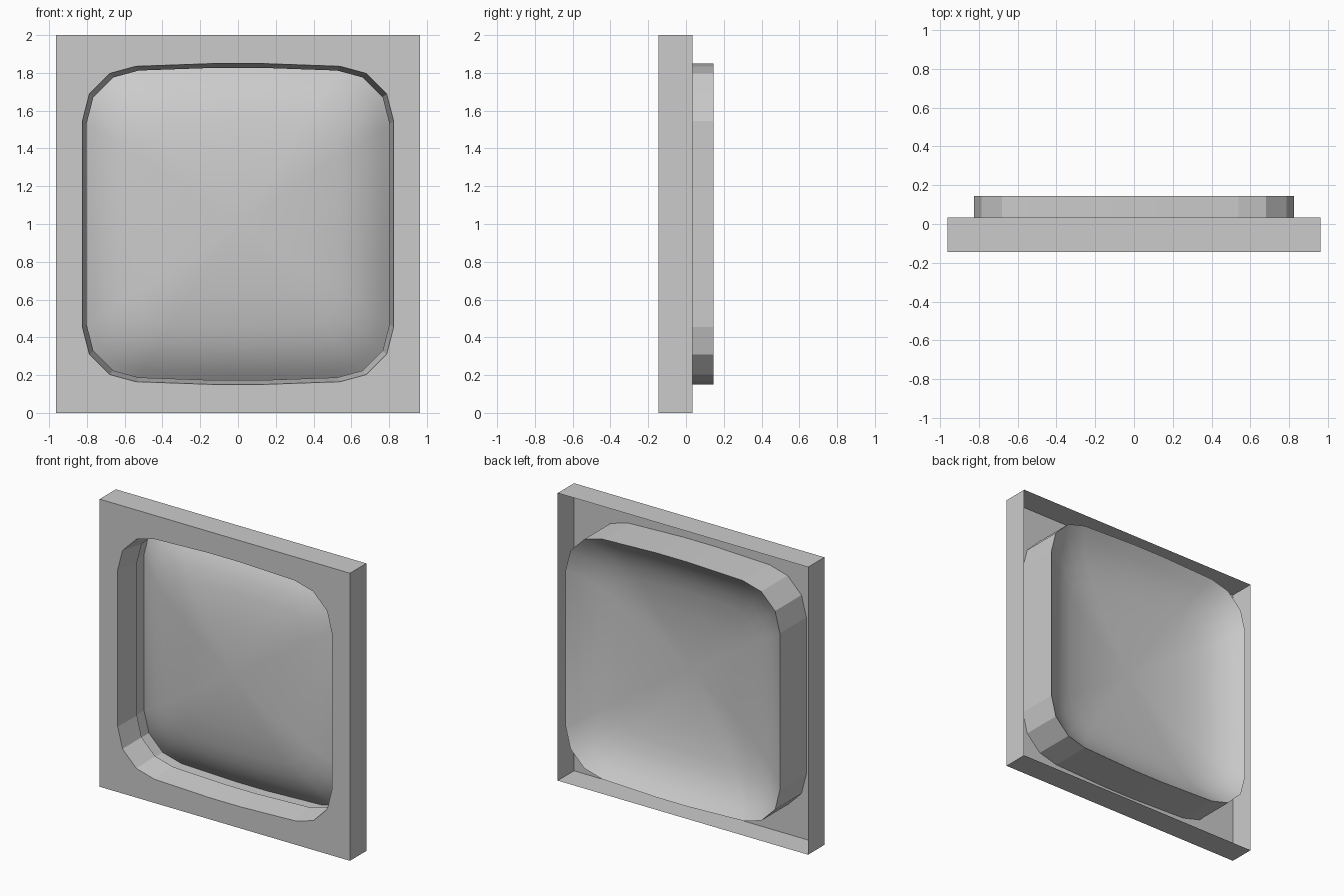
import bpy
import bmesh

cube = bpy.data.objects.get("Cube")
if cube:
    bpy.data.objects.remove(cube, do_unlink=True)

FRONT, FRAME_BACK, REAR = -0.145, 0.034, 0.145
MID_Z = 1.0

grey = bpy.data.materials.new("light_grey")
grey.use_nodes = True
grey.diffuse_color = (0.6, 0.6, 0.6, 1)
grey.node_tree.nodes["Principled BSDF"].inputs["Base Color"].default_value = (0.6, 0.6, 0.6, 1)

# Rounded opening outline: one quarter, mirrored into a full loop
quarter = [(0.824, 0.545), (0.787, 0.69), (0.68, 0.797), (0.54, 0.835), (0.12, 0.85)]
half = quarter + [(-x, z) for x, z in reversed(quarter)]
outline = half + [(-x, -z) for x, z in half]
rectangle = [(0.963, 1), (-0.963, 1), (-0.963, -1), (0.963, -1)]


def ring(bm, points, y, scale=1.0):
    return [bm.verts.new((x * scale, y, MID_Z + z * scale)) for x, z in points]


def bridge(bm, a, b):
    n = len(a)
    for i in range(n):
        j = (i + 1) % n
        bm.faces.new((a[i], a[j], b[j], b[i]))


def finish(bm, name, smooth=False):
    mesh = bpy.data.meshes.new(name)
    bm.to_mesh(mesh)
    bm.free()
    mesh.materials.append(grey)
    for face in mesh.polygons:
        face.use_smooth = smooth
    obj = bpy.data.objects.new(name, mesh)
    bpy.context.collection.objects.link(obj)


# Front plate with the opening cut out, and thin side walls open at the back
bm = bmesh.new()
outer = ring(bm, rectangle, FRONT)
hole = ring(bm, outline, FRONT)
edges = []
for loop in (outer, hole):
    edges += [bm.edges.new((loop[i - 1], loop[i])) for i in range(len(loop))]
bmesh.ops.triangle_fill(bm, use_beauty=True, edges=edges, normal=(0, -1, 0))
bridge(bm, ring(bm, rectangle, FRAME_BACK), outer)
finish(bm, "frame")

# Straight sleeve running from the front plate out of the back
bm = bmesh.new()
bridge(bm, ring(bm, outline, REAR), ring(bm, outline, FRONT))
finish(bm, "screen_sleeve")

# Tapered lining inside the opening
bm = bmesh.new()
bridge(bm, ring(bm, outline, FRONT), ring(bm, outline, FRAME_BACK, 0.973))
finish(bm, "bezel_lining")

# Domed screen, bulging forward from the rear of the sleeve
bm = bmesh.new()
dome = [(1, 0), (0.93, 0.05), (0.85, 0.094), (0.76, 0.128),
        (0.65, 0.155), (0.45, 0.182), (0.22, 0.198)]
rings = [ring(bm, outline, REAR - depth, scale) for scale, depth in dome]
for a, b in zip(rings, rings[1:]):
    bridge(bm, a, b)
centre = bm.verts.new((0, REAR - 0.203, MID_Z))
inner = rings[-1]
for i in range(len(inner)):
    bm.faces.new((inner[i - 1], inner[i], centre))
finish(bm, "screen", smooth=True)
